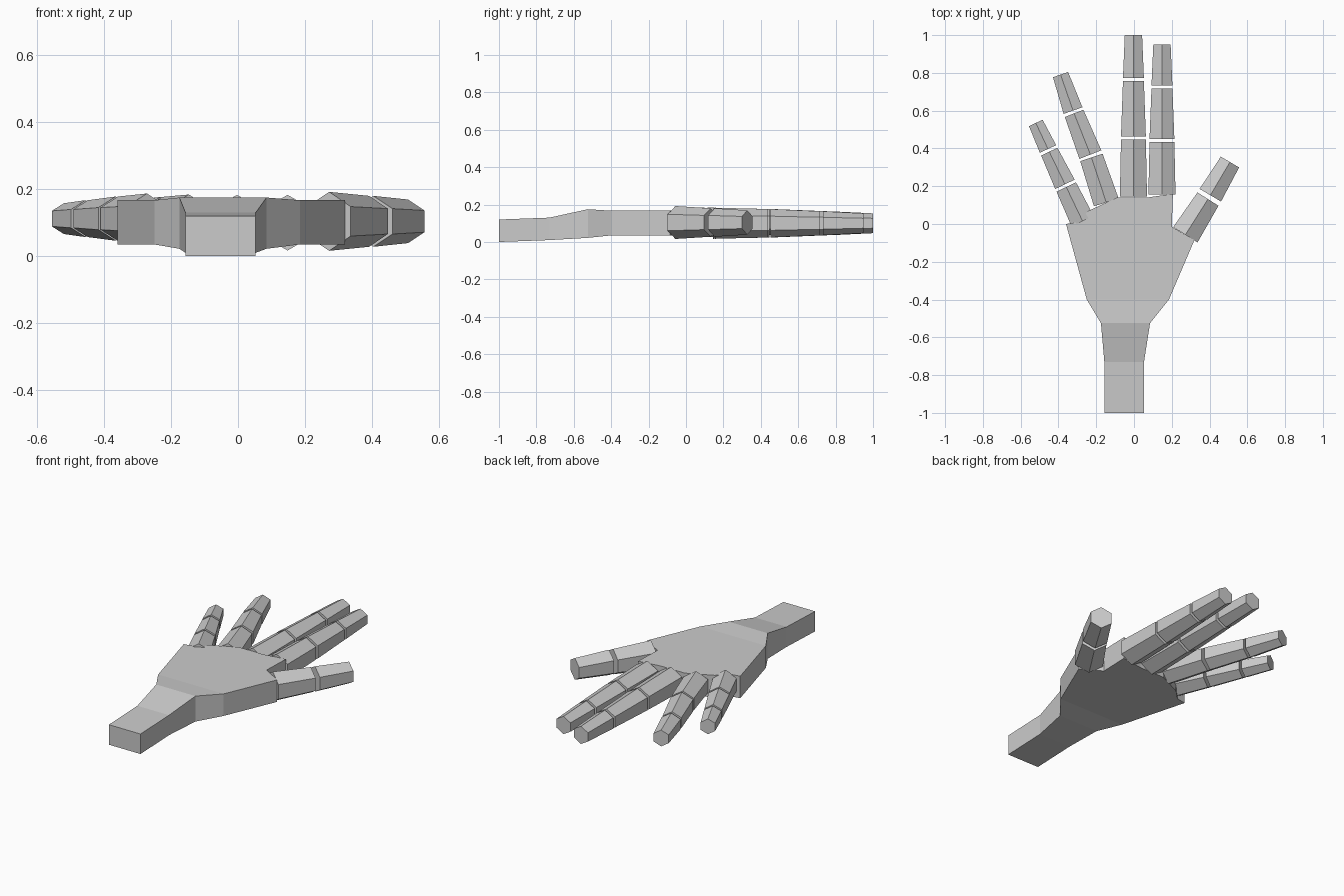
import bpy, bmesh, math
from mathutils import Vector

if "Cube" in bpy.data.objects:
    bpy.data.objects.remove(bpy.data.objects["Cube"])

skin = bpy.data.materials.new("light grey")
skin.diffuse_color = (0.6, 0.6, 0.6, 1)
skin.use_nodes = True
skin.node_tree.nodes["Principled BSDF"].inputs["Base Color"].default_value = skin.diffuse_color


def finish(name, bm):
    bmesh.ops.recalc_face_normals(bm, faces=bm.faces)
    mesh = bpy.data.meshes.new(name)
    bm.to_mesh(mesh)
    bm.free()
    mesh.materials.append(skin)
    obj = bpy.data.objects.new(name, mesh)
    bpy.context.collection.objects.link(obj)


def slab(bm, outline):
    """Closed solid from (x, y, z_bottom, z_top) corners."""
    low = [bm.verts.new((x, y, a)) for x, y, a, b in outline]
    top = [bm.verts.new((x, y, b)) for x, y, a, b in outline]
    bm.faces.new(low)
    bm.faces.new(top)
    n = len(outline)
    for i in range(n):
        j = (i + 1) % n
        bm.faces.new((low[i], low[j], top[j], top[i]))


# Wrist and palm: cross-sections (y, x_left, x_right, z_bottom, z_top)
sections = [(-1.0, -0.157, 0.053, 0.0, 0.12),
            (-0.73, -0.157, 0.053, 0.01, 0.13),
            (-0.525, -0.175, 0.085, 0.022, 0.175),
            (-0.40, -0.25, 0.185, 0.035, 0.167)]
# Knuckle edge of the palm, from little finger side to thumb side
knuckles = [(-0.36, 0.0), (-0.30, 0.01), (-0.24, 0.07), (-0.09, 0.14),
            (0.07, 0.14), (0.206, 0.16), (0.20, -0.015), (0.32, -0.085)]

bm = bmesh.new()
rings = []
for y, xl, xr, zb, zt in sections:
    rings.append([bm.verts.new(p) for p in
                  ((xl, y, zb), (xr, y, zb), (xr, y, zt), (xl, y, zt))])
bm.faces.new(rings[0])
for a, b in zip(rings, rings[1:]):
    for i in range(4):
        j = (i + 1) % 4
        bm.faces.new((a[i], a[j], b[j], b[i]))
low = [bm.verts.new((x, y, 0.035)) for x, y in knuckles]
top = [bm.verts.new((x, y, 0.167)) for x, y in knuckles]
bl, br, tr, tl = rings[-1]
bm.faces.new([bl] + low + [br])
bm.faces.new([tl] + top + [tr])
bm.faces.new((bl, low[0], top[0], tl))
bm.faces.new((br, low[-1], top[-1], tr))
for i in range(len(low) - 1):
    bm.faces.new((low[i], low[i + 1], top[i + 1], top[i]))
finish("palm_and_wrist", bm)


def finger(name, joints, z, gap):
    """Tapered six-sided segments between (x, y, radius) joints."""
    last = len(joints) - 2
    for k, (p, q) in enumerate(zip(joints, joints[1:])):
        a, b = Vector((p[0], p[1], z)), Vector((q[0], q[1], z))
        along = (b - a).normalized()
        side = along.cross(Vector((0, 0, 1)))
        if k > 0:
            a += along * gap / 2
        if k < last:
            b -= along * gap / 2
        bm = bmesh.new()
        ends = []
        for c, r in ((a, p[2]), (b, q[2])):
            ends.append([bm.verts.new(c + r * (side * math.sin(t) + Vector((0, 0, math.cos(t)))))
                         for t in (i * math.pi / 3 for i in range(6))])
        for e in ends:
            bm.faces.new(e)
        for i in range(6):
            j = (i + 1) % 6
            bm.faces.new((ends[0][i], ends[0][j], ends[1][j], ends[1][i]))
        finish(f"{name}_segment_{k + 1}", bm)


finger("little_finger", [(-0.272, 0.015, 0.075), (-0.362, 0.203, 0.066),
                         (-0.452, 0.39, 0.055), (-0.52, 0.535, 0.046)], 0.112, 0.016)
finger("ring_finger", [(-0.147, 0.115, 0.079), (-0.228, 0.36, 0.072),
                       (-0.32, 0.593, 0.061), (-0.389, 0.791, 0.049)], 0.105, 0.016)
finger("middle_finger", [(-0.003, 0.145, 0.083), (-0.003, 0.455, 0.076),
                         (-0.003, 0.765, 0.064), (-0.003, 1.0, 0.053)], 0.10, 0.016)
finger("index_finger", [(0.148, 0.155, 0.083), (0.148, 0.443, 0.076),
                        (0.148, 0.725, 0.064), (0.148, 0.95, 0.053)], 0.10, 0.016)
finger("thumb", [(0.272, -0.057, 0.088), (0.398, 0.142, 0.076),
                 (0.508, 0.328, 0.065)], 0.104, 0.024)
